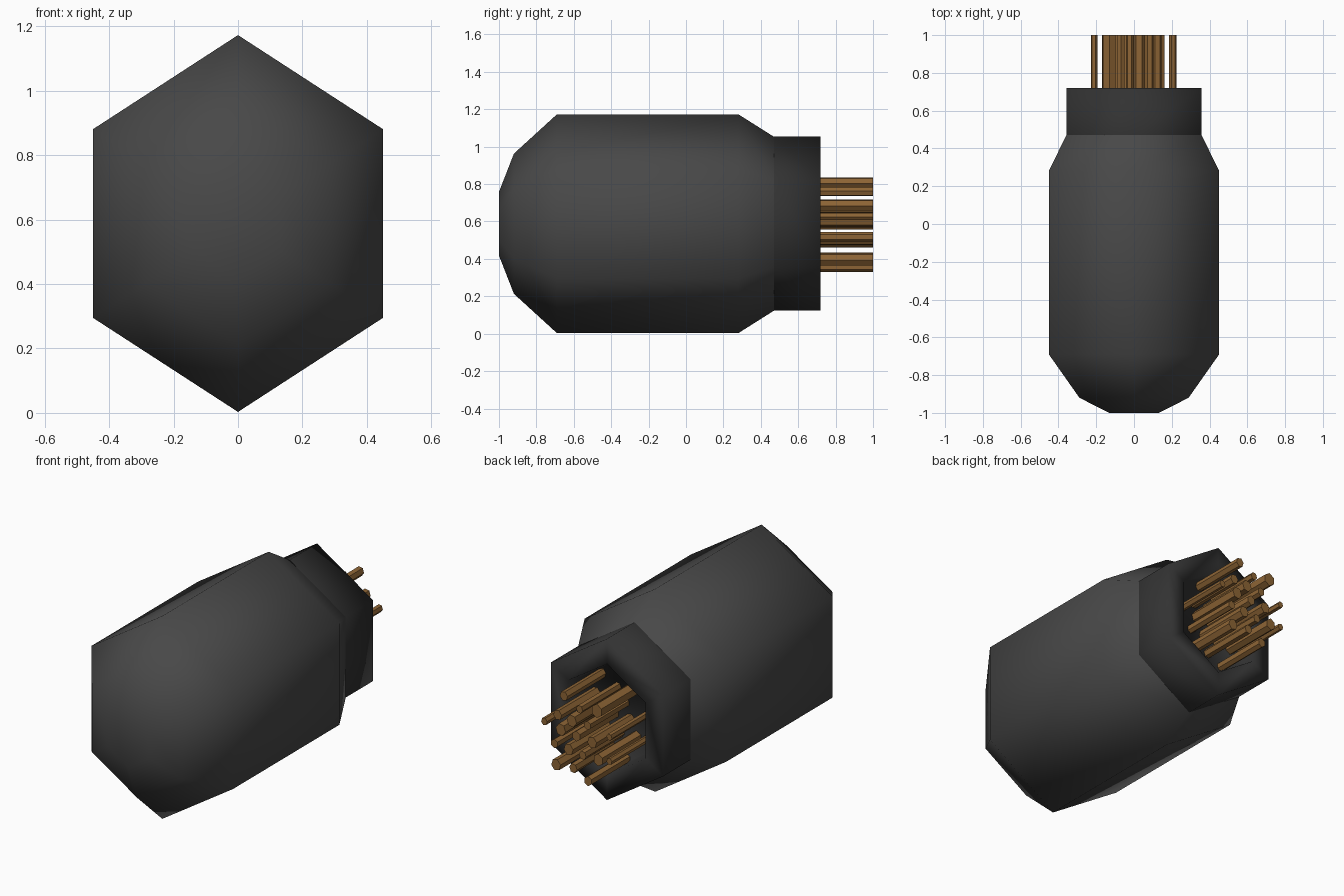
import bpy
import bmesh
import math

default = bpy.data.objects.get("Cube")
if default:
    bpy.data.objects.remove(default, do_unlink=True)

MID_Z = 0.588
SQUASH = 0.89   # hexagons are narrower across x than regular


def material(name, color):
    mat = bpy.data.materials.new(name)
    mat.use_nodes = True
    mat.diffuse_color = (*color, 1)
    bsdf = mat.node_tree.nodes["Principled BSDF"]
    bsdf.inputs["Base Color"].default_value = (*color, 1)
    bsdf.inputs["Roughness"].default_value = 0.8
    return mat


def hex_loft(name, profile, mat, center=(0, MID_Z), cap_first=False,
             cap_last=False, smooth=True, twist=0.0):
    """Loft six-sided rings along y from (y, radius) pairs."""
    bm = bmesh.new()
    rings = []
    for y, r in profile:
        ring = []
        for i in range(6):
            a = math.tau * i / 6 + twist
            ring.append(bm.verts.new((center[0] + r * SQUASH * math.sin(a), y,
                                      center[1] + r * math.cos(a))))
        rings.append(ring)
    for a, b in zip(rings, rings[1:]):
        for i in range(6):
            j = (i + 1) % 6
            bm.faces.new((a[i], b[i], b[j], a[j]))
    if cap_first:
        bm.faces.new(rings[0])
    if cap_last:
        bm.faces.new(list(reversed(rings[-1])))
    for f in bm.faces:
        f.smooth = smooth
    mesh = bpy.data.meshes.new(name)
    bm.to_mesh(mesh)
    bm.free()
    mesh.materials.append(mat)
    obj = bpy.data.objects.new(name, mesh)
    bpy.context.collection.objects.link(obj)
    return obj


shell = material("charcoal", (0.065, 0.065, 0.065))
dark = material("dark charcoal", (0.032, 0.032, 0.032))
straw = material("straw brown", (0.27, 0.13, 0.036))

# Rounded hexagonal body
hex_loft("body", [(-1, 0.17), (-0.92, 0.375), (-0.69, 0.585),
                  (0.28, 0.585), (0.47, 0.465)], shell, cap_first=True)

# Collar with a shallow recess in its end
hex_loft("collar", [(0.47, 0.465), (0.72, 0.465), (0.72, 0.32),
                    (0.65, 0.30)], dark, cap_last=True)

# Bundle of sticks: x, height from the axis, radius
sticks = [
    (0.08, 0.22, 0.028), (-0.02, 0.17, 0.024), (-0.13, 0.19, 0.04),
    (0.12, 0.1, 0.03), (0.03, 0.09, 0.036), (-0.07, 0.09, 0.026),
    (0.205, 0.04, 0.022), (0.1, 0.02, 0.036), (0, 0.01, 0.03),
    (-0.1, 0.0, 0.034), (-0.21, 0.06, 0.02), (0.14, -0.07, 0.026),
    (0.05, -0.08, 0.034), (-0.04, -0.09, 0.026), (-0.14, -0.09, 0.036),
    (0.13, -0.19, 0.034), (0.02, -0.18, 0.028), (-0.075, -0.23, 0.028),
    (-0.21, -0.08, 0.02),
]
for n, (x, h, r) in enumerate(sticks, 1):
    hex_loft(f"stick_{n}", [(0.62, r), (1, r)], straw, (x, MID_Z + h),
             cap_first=True, cap_last=True, smooth=False, twist=n * 0.7)
